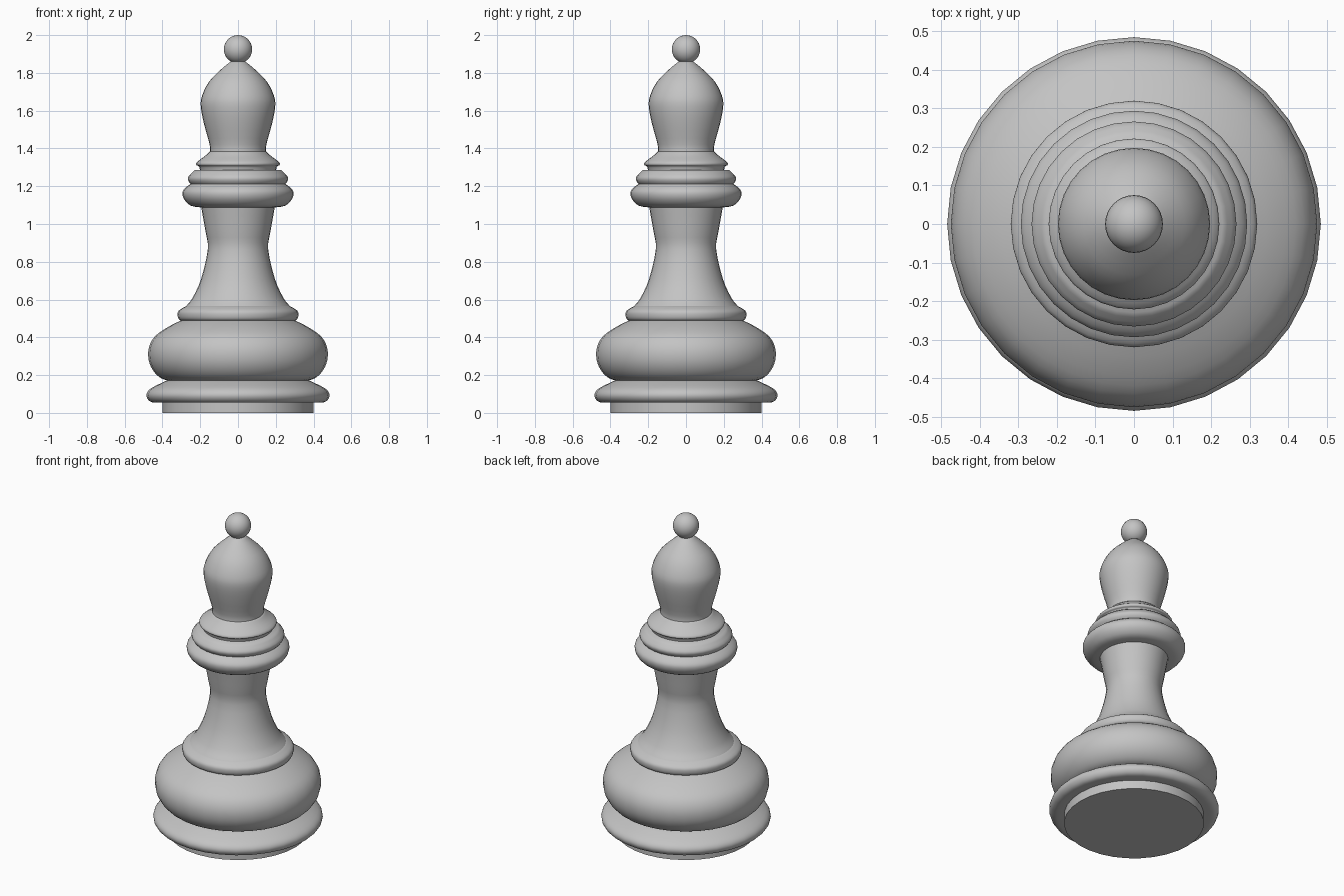
import bpy, bmesh, math
from mathutils import Vector

if "Cube" in bpy.data.objects:
    bpy.data.objects.remove(bpy.data.objects["Cube"])

SIDES = 32
grey = bpy.data.materials.new("light grey")
grey.diffuse_color = (0.55, 0.55, 0.55, 1)
grey.use_nodes = True
grey.node_tree.nodes["Principled BSDF"].inputs["Base Color"].default_value = grey.diffuse_color


def smooth_profile(pts, steps=3):
    """Pass a curve through the (radius, z) points."""
    p = [Vector(q) for q in pts]
    p = [2 * p[0] - p[1]] + p + [2 * p[-1] - p[-2]]
    out = []
    for a, b, c, d in zip(p, p[1:], p[2:], p[3:]):
        for i in range(steps):
            t = i / steps
            out.append(0.5 * (2 * b + (c - a) * t + (2 * a - 5 * b + 4 * c - d) * t * t
                              + (3 * b - a - 3 * c + d) * t ** 3))
    return out + [p[-2]]


def finish(obj, angle):
    obj.data.materials.append(grey)
    bpy.ops.object.select_all(action='DESELECT')
    obj.select_set(True)
    bpy.context.view_layer.objects.active = obj
    bpy.ops.object.shade_smooth_by_angle(angle=math.radians(angle))


def lathe(name, pts, curved=True):
    """Turn a profile around z and cap both ends."""
    prof = smooth_profile(pts) if curved else [Vector(q) for q in pts]
    bm = bmesh.new()
    rings = [[bm.verts.new((r * math.cos(k * math.tau / SIDES),
                            r * math.sin(k * math.tau / SIDES), z))
              for k in range(SIDES)] for r, z in prof]
    for lo, hi in zip(rings, rings[1:]):
        for k in range(SIDES):
            n = (k + 1) % SIDES
            bm.faces.new((lo[k], lo[n], hi[n], hi[k]))
    bm.faces.new(rings[0][::-1])
    bm.faces.new(rings[-1])
    mesh = bpy.data.meshes.new(name)
    bm.to_mesh(mesh)
    bm.free()
    obj = bpy.data.objects.new(name, mesh)
    bpy.context.collection.objects.link(obj)
    finish(obj, 50)


# Foot and lower mouldings
lathe("foot", [(0.40, 0), (0.40, 0.06)], False)
lathe("base_ring", [(0.40, 0.055), (0.455, 0.056), (0.48, 0.076), (0.483, 0.104),
                    (0.456, 0.133), (0.37, 0.175)])
lathe("base_bulge", [(0.365, 0.17), (0.41, 0.185), (0.45, 0.225), (0.473, 0.28),
                     (0.472, 0.345), (0.44, 0.405), (0.37, 0.455), (0.29, 0.495)])
lathe("lower_ring", [(0.285, 0.484), (0.312, 0.494), (0.32, 0.52), (0.312, 0.543),
                     (0.27, 0.568)])
# Waisted stem
lathe("stem", [(0.275, 0.565), (0.24, 0.61), (0.195, 0.71), (0.16, 0.865),
               (0.172, 0.96), (0.195, 1.09)])
# Stacked collar rings
lathe("collar", [(0.19, 1.087), (0.25, 1.097), (0.285, 1.13), (0.294, 1.165),
                 (0.28, 1.19), (0.25, 1.213)])
lathe("middle_collar", [(0.25, 1.21), (0.263, 1.228), (0.263, 1.25), (0.23, 1.285)])
lathe("upper_collar", [(0.20, 1.283), (0.207, 1.305), (0.22, 1.312), (0.217, 1.328),
                       (0.175, 1.36), (0.148, 1.385)])
# Head and top ball
lathe("head", [(0.148, 1.375), (0.15, 1.42), (0.18, 1.53), (0.197, 1.62), (0.19, 1.68),
               (0.152, 1.755), (0.088, 1.82), (0.035, 1.863)])
bpy.ops.mesh.primitive_uv_sphere_add(segments=SIDES, ring_count=16, radius=0.075,
                                     location=(0, 0, 1.925))
bpy.context.object.name = "top_ball"
finish(bpy.context.object, 60)
